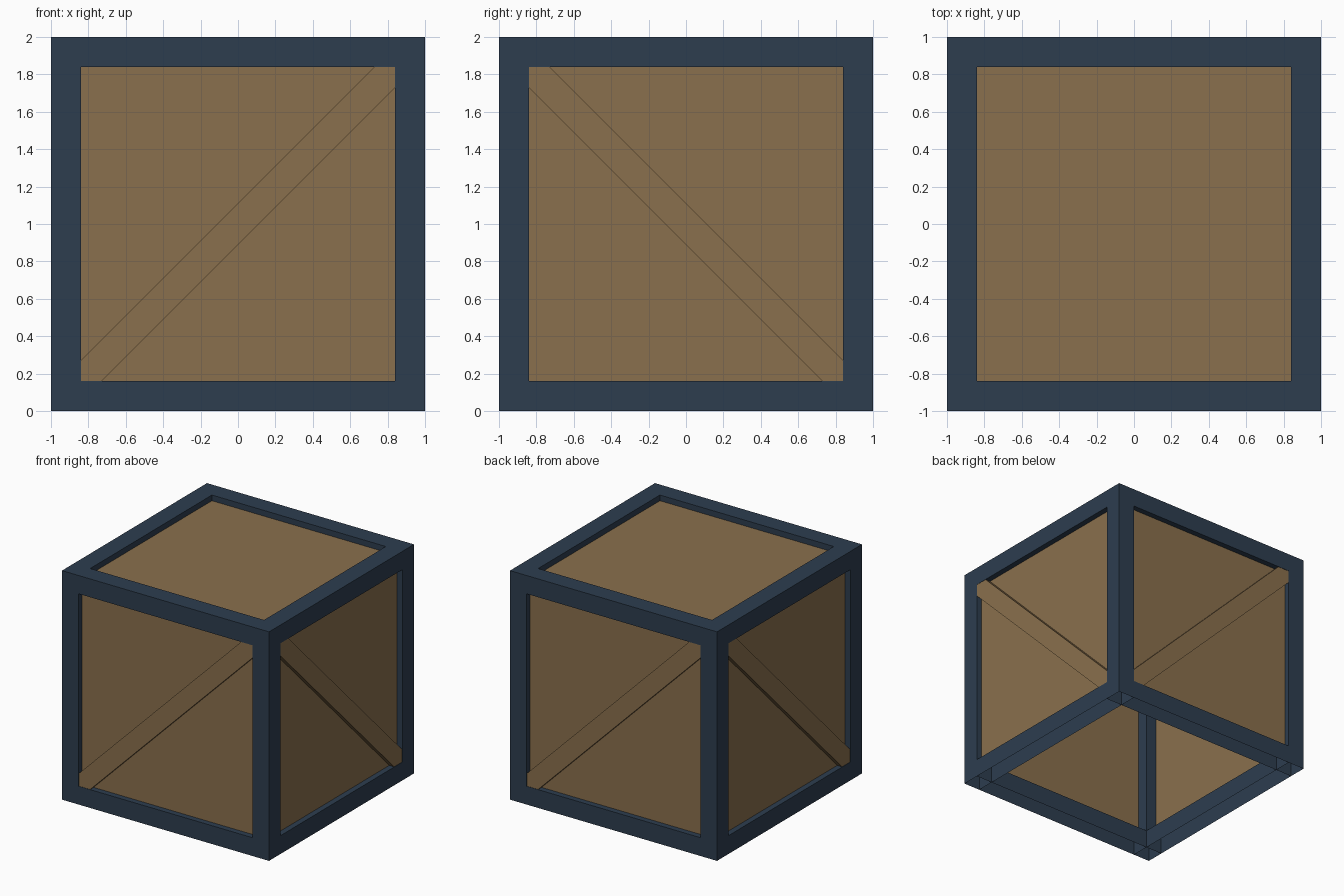
import bpy, bmesh, math
from mathutils import Matrix, Vector

if "Cube" in bpy.data.objects:
    bpy.data.objects.remove(bpy.data.objects["Cube"])


def linear(c):
    c /= 255
    return c / 12.92 if c <= 0.04045 else ((c + 0.055) / 1.055) ** 2.4


def material(name, rgb):
    m = bpy.data.materials.new(name)
    m.diffuse_color = (*[linear(c) for c in rgb], 1)
    m.use_nodes = True
    m.node_tree.nodes["Principled BSDF"].inputs["Base Color"].default_value = m.diffuse_color
    return m


NAVY = material("navy frame", (45, 61, 79))
BROWN = material("brown board", (138, 112, 77))

W = 0.16          # beam width
I = 1 - W         # half size of the openings
PANEL = 0.95      # distance of panel faces from the centre
BRACE = 0.997     # distance of brace faces from the centre


def finish(bm, name, mat):
    me = bpy.data.meshes.new(name)
    bm.to_mesh(me)
    bm.free()
    me.materials.append(mat)
    ob = bpy.data.objects.new(name, me)
    bpy.context.collection.objects.link(ob)
    return ob


def box(name, lo, hi, mat, drop=()):
    """Box between two corners; faces pointing along a dropped axis are removed."""
    lo, hi = Vector(lo), Vector(hi)
    bm = bmesh.new()
    size = hi - lo
    bmesh.ops.create_cube(bm, size=1, matrix=Matrix.Translation((lo + hi) / 2)
                          @ Matrix.Diagonal((*size, 1)))
    bm.normal_update()
    gone = [f for f in bm.faces if any(f.normal.dot(Vector(d)) > 0.9 for d in drop)]
    bmesh.ops.delete(bm, geom=gone, context='FACES')
    return finish(bm, name, mat)


DOWN = (0, 0, -1)
ENDS = [(1, 0, 0), (-1, 0, 0)]

# Four sides, each the front side turned about z
for i, side in enumerate(("front", "right", "back", "left")):
    turn = Matrix.Rotation(i * math.pi / 2, 4, 'Z')
    parts = []

    # Frame: corner post, lower and upper beam (hollow underneath)
    parts.append(box(side + "_corner_post", (-1, -1, 0), (-I, -I, 2), NAVY, [DOWN]))
    parts.append(box(side + "_lower_beam", (-I, -1, 0), (I, -I, W), NAVY, ENDS + [DOWN]))
    parts.append(box(side + "_upper_beam", (-I, -1, 2 - W), (I, -I, 2), NAVY, ENDS))

    # Recessed thin panel
    parts.append(box(side + "_panel", (-I, -PANEL, W), (I, -PANEL + 0.008, 2 - W), BROWN))

    # Diagonal brace clipped to the opening; direction alternates round the box
    s = 1 if i % 2 == 0 else -1
    c = 0.11
    outline = [(-I, -I), (-I + c, -I), (I, I - c), (I, I), (I - c, I), (-I, -I + c)]
    bm = bmesh.new()
    face = bm.faces.new([bm.verts.new((s * x, -BRACE, z + 1)) for x, z in outline])
    ext = bmesh.ops.extrude_face_region(bm, geom=[face], use_keep_orig=True)
    bmesh.ops.translate(bm, vec=(0, BRACE - PANEL, 0),
                        verts=[v for v in ext["geom"] if isinstance(v, bmesh.types.BMVert)])
    bmesh.ops.recalc_face_normals(bm, faces=bm.faces)
    parts.append(finish(bm, side + "_brace", BROWN))

    for ob in parts:
        ob.data.transform(turn)

# Recessed top panel; the bottom stays open
box("top_panel", (-I, -I, 1 + PANEL - 0.008), (I, I, 1 + PANEL), BROWN)
